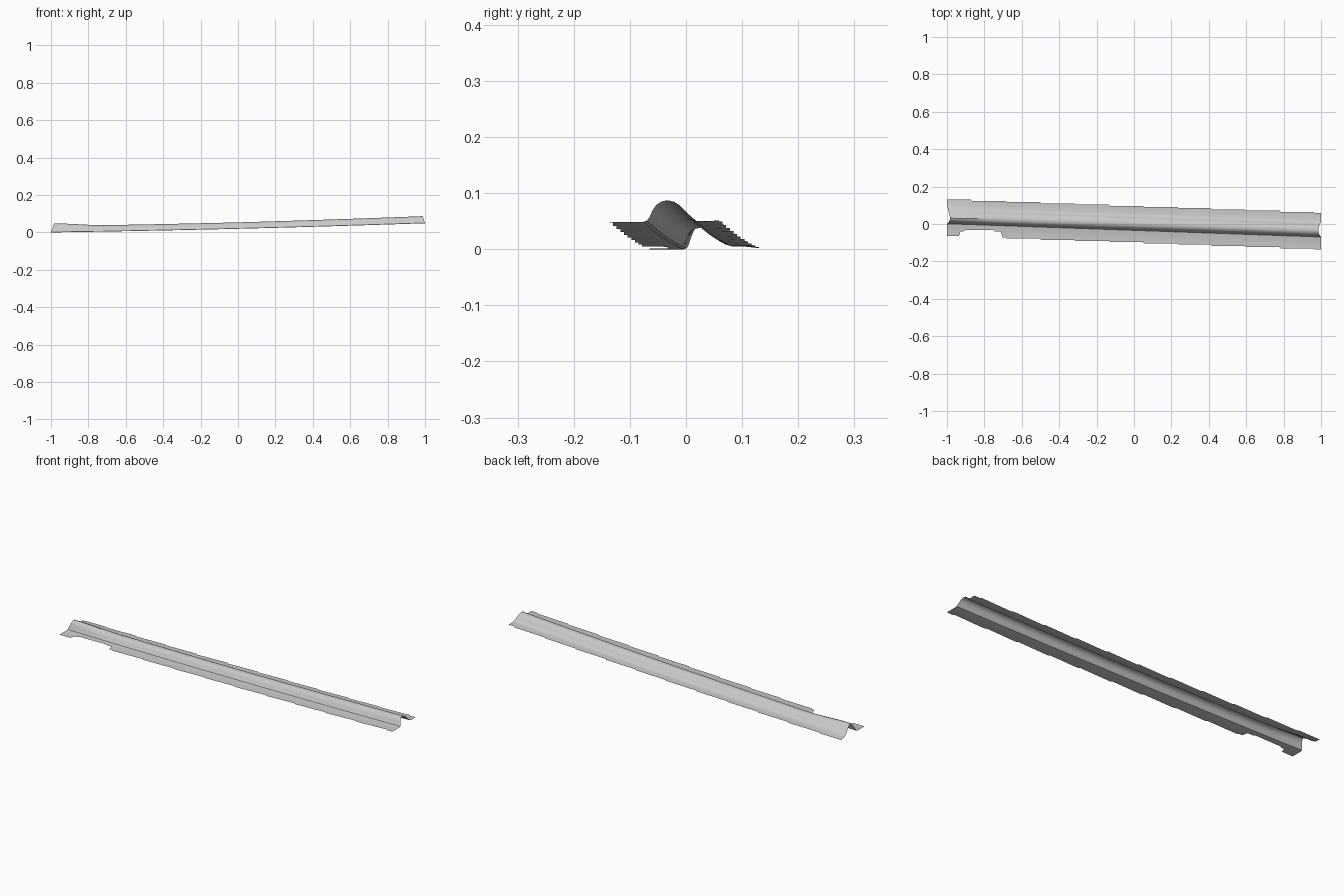
import bpy
import bmesh

cube = bpy.data.objects.get("Cube")
if cube:
    bpy.data.objects.remove(cube, do_unlink=True)

# Cross-sections of the ridge: (offset across, height), front foot to back foot
MAIN = [(-.040, 0), (-.034, .002), (-.029, .009), (-.024, .020), (-.018, .029),
        (-.009, .035), (.002, .0375), (.014, .035), (.024, .029), (.032, .020),
        (.039, .010), (.046, .004), (.055, .001)]
FLARED = [(-.040, 0), (-.034, .002), (-.030, .010), (-.026, .022), (-.021, .034),
          (-.014, .043), (-.004, .047), (.007, .042), (.019, .034), (.031, .025),
          (.043, .016), (.055, .009), (.067, .005)]
STEP = .0065
COLUMNS = 250


def smoothstep(t):
    t = min(max(t, 0), 1)
    return t * t * (3 - 2 * t)


def stepped(y):
    return round(y / STEP) * STEP


def front_edge(x, centre):
    # Flange edge with the notch near the low end
    if -.93 < x < -.71:
        return -.033 if x > -.91 and x < -.75 else -.040
    return stepped(centre - .099)


def section(x):
    centre = -.0355 * x
    base = .0205 + .0245 * x + .005 * x * x
    flare = smoothstep((-.7 - x) / .28)
    tall = .91 + .11 * max(x, 0) + .09 * flare
    points = []
    for (ua, za), (ub, zb) in zip(MAIN, FLARED):
        u = ua + (ub - ua) * flare
        z = (za + (zb - za) * flare) * tall
        points.append((centre + u, base + z))
    # Flanges on both sides of the ridge
    points.insert(0, (min(front_edge(x, centre), points[0][0] - .001), base))
    points.append((stepped(centre + .096), base + .002))
    return points


# Ridged sheet, its ends drawn in slightly at the crown
bm = bmesh.new()
rows = []
for i in range(COLUMNS + 1):
    x = -1 + 2 * i / COLUMNS
    pts = section(x)
    foot = pts[0][1]
    row = []
    for y, z in pts:
        pull = .35 * (z - foot) * abs(x) ** 40
        row.append(bm.verts.new((x - pull if x > 0 else x + pull, y, z)))
    rows.append(row)
for a, b in zip(rows, rows[1:]):
    for j in range(len(a) - 1):
        bm.faces.new((a[j], b[j], b[j + 1], a[j + 1]))

# Rest on the ground
low = min(v.co.z for v in bm.verts)
for v in bm.verts:
    v.co.z -= low

mesh = bpy.data.meshes.new("ridged_sheet")
bm.to_mesh(mesh)
bm.free()
sheet = bpy.data.objects.new("ridged_sheet", mesh)
bpy.context.collection.objects.link(sheet)

# Plain grey finish
grey = bpy.data.materials.new("light_grey")
grey.use_nodes = True
colour = (.58, .58, .58, 1)
grey.diffuse_color = colour
grey.node_tree.nodes["Principled BSDF"].inputs["Base Color"].default_value = colour
mesh.materials.append(grey)

bpy.context.view_layer.objects.active = sheet
sheet.select_set(True)
bpy.ops.object.shade_smooth_by_angle()
